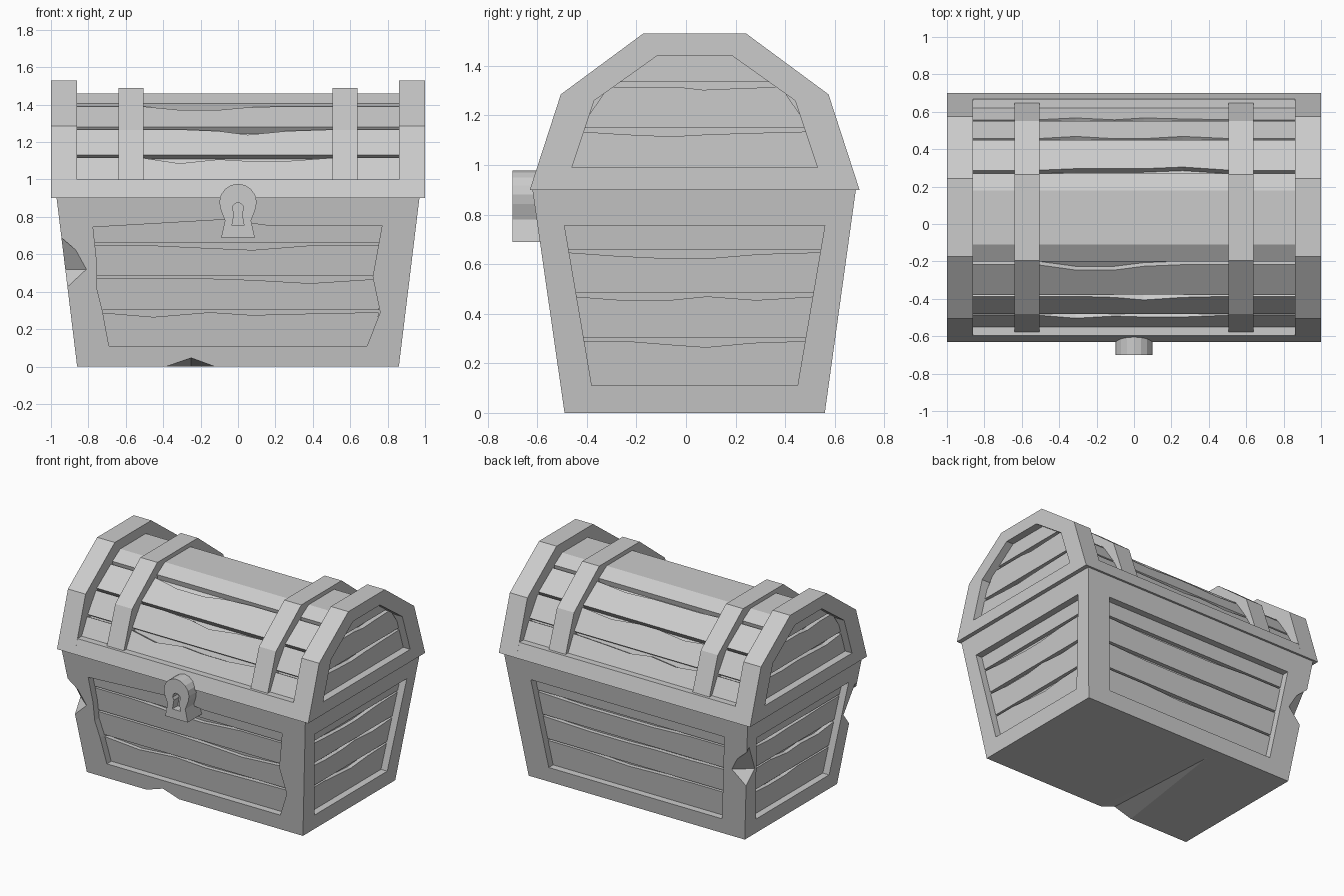
import bpy, bmesh, random
from math import sin, cos, radians
from mathutils import Vector

if "Cube" in bpy.data.objects:
    bpy.data.objects.remove(bpy.data.objects["Cube"])

random.seed(4)
CY = 0.035  # depth centre of the box, the lock sticks out in front


def prism(name, pts, place, d0, d1):
    """Extrude a 2D outline between depths d0 and d1 of a mapped plane."""
    bm = bmesh.new()
    a = [bm.verts.new(place(u, v, d0)) for u, v in pts]
    b = [bm.verts.new(place(u, v, d1)) for u, v in pts]
    bm.faces.new(a)
    bm.faces.new(b[::-1])
    for i in range(len(a)):
        j = (i + 1) % len(a)
        bm.faces.new((a[i], b[i], b[j], a[j]))
    bmesh.ops.recalc_face_normals(bm, faces=bm.faces)
    me = bpy.data.meshes.new(name)
    bm.to_mesh(me)
    bm.free()
    ob = bpy.data.objects.new(name, me)
    bpy.context.scene.collection.objects.link(ob)
    return ob


def hull(name, pts):
    bm = bmesh.new()
    for p in pts:
        bm.verts.new(p)
    bmesh.ops.convex_hull(bm, input=bm.verts)
    bmesh.ops.recalc_face_normals(bm, faces=bm.faces)
    me = bpy.data.meshes.new(name)
    bm.to_mesh(me)
    bm.free()
    ob = bpy.data.objects.new(name, me)
    bpy.context.scene.collection.objects.link(ob)
    return ob


def carve(ob, cutters):
    """Subtract all cutters, bake the result and remove the cutters."""
    for c in cutters:
        c.hide_render = True
        m = ob.modifiers.new("cut", 'BOOLEAN')
        m.operation, m.solver, m.object = 'DIFFERENCE', 'EXACT', c
    dg = bpy.context.evaluated_depsgraph_get()
    me = bpy.data.meshes.new_from_object(ob.evaluated_get(dg))
    ob.modifiers.clear()
    ob.data = me
    for c in cutters:
        bpy.data.objects.remove(c)


def plank(name, left, right, v0, v1, place, d0, d1, wave=0.02):
    """Board with a straight lower edge and a worn upper edge."""
    pts = [(left(v0), v0), (right(v0), v0), (right(v1), v1)]
    for k in (0.75, 0.55, 0.4, 0.2):
        x = right(v1) + (left(v1) - right(v1)) * (1 - k)
        pts.append((x, v1 - random.choice((0, 0.3, 0.6, 1)) * wave))
    pts.append((left(v1), v1))
    return prism(name, pts, place, d0, d1)


# Sloping walls of the body, d points outwards
def front(u, z, d): return (u, -0.49 - 0.144 * z - d, z)
def back(u, z, d): return (u, 0.56 + 0.139 * z + d, z)
def right_side(v, z, d): return (0.86 + 0.122 * z + d, v, z)
def left_side(v, z, d): return (-0.86 - 0.122 * z - d, v, z)
def across(y, z, x): return (x, y, z)


# Body frame: tapered box with a pocket in each wall and some chips
corners = [p for z in (0, 0.9) for w in (-1, 1) for p in
           ((w * (0.86 + 0.122 * z), -0.49 - 0.144 * z, z),
            (w * (0.86 + 0.122 * z), 0.56 + 0.139 * z, z))]
body = hull("body_frame", corners)
front_hole = [(-0.69, 0.11), (0.69, 0.11), (0.76, 0.29), (0.72, 0.48), (0.77, 0.755),
              (0.15, 0.755), (-0.08, 0.785), (-0.775, 0.745), (-0.755, 0.56),
              (-0.755, 0.42), (-0.725, 0.3)]
back_hole = [(-0.69, 0.11), (0.69, 0.11), (0.77, 0.755), (-0.77, 0.755)]
side_hole = [(CY - 0.415, 0.11), (CY + 0.415, 0.11), (CY + 0.525, 0.755), (CY - 0.525, 0.755)]
cuts = [prism("pocket_cutter", h, f, -0.08, 0.1) for h, f in
        ((front_hole, front), (back_hole, back), (side_hole, right_side), (side_hole, left_side))]
cuts.append(hull("bottom_chip_cutter", [
    (-0.38, -0.48, 0), (-0.13, -0.48, 0), (-0.25, -0.48, 0.045), (-0.25, 0.45, 0.0),
    (-0.4, -0.6, 0), (-0.11, -0.6, 0), (-0.25, -0.6, 0.05),
    (-0.4, -0.6, -0.1), (-0.11, -0.6, -0.1), (-0.25, 0.45, -0.1)]))
for y, s in ((-0.57, -1), (0.635, 1)):
    cuts.append(hull("corner_chip_cutter", [
        (-0.95, y - s * 0.12, 0.52), (-0.78, y + s * 0.02, 0.52), (-0.93, y, 0.38),
        (-0.95, y, 0.72), (-1.1, y, 0.5), (-0.93, y + s * 0.15, 0.5)]))
carve(body, cuts)

# Body planks
rows = [(0.09, 0.29), (0.303, 0.47), (0.483, 0.648), (0.66, 0.8)]
for tag, place, mid, half, grow in (("front", front, 0, 0.72, 0.11), ("back", back, 0, 0.70, 0.11),
                                    ("right", right_side, CY, 0.42, 0.16),
                                    ("left", left_side, CY, 0.42, 0.16)):
    for i, (a, b) in enumerate(rows):
        plank(f"{tag}_plank_{i}", lambda z: mid - half - grow * z, lambda z: mid + half + grow * z,
              a, b, place, -0.09, -0.05, 0.025)


def arch(half):
    """Symmetric cross-section from its front half."""
    return half + [(2 * CY - y, z) for y, z in reversed(half)]


# Lid: solid rim, end arches with recessed planks
prism("lid_rim", arch([(-0.63, 0.9), (-0.597, 1.0)]), across, -0.87, 0.87)
end_outer = arch([(-0.63, 0.9), (-0.505, 1.285), (-0.173, 1.53)])
end_hole = arch([(-0.46, 0.99), (-0.37, 1.26), (-0.117, 1.44)])


def arch_edge(z):
    """Half width of the end planks, reaching a little into the frame."""
    if z < 1.26:
        return 0.515 - (z - 0.99) * 0.333
    return 0.425 - (z - 1.26) * 1.4


for tag, s in (("right", 1), ("left", -1)):
    def end_plane(y, z, d, s=s): return (s * (1 + d), y, z)
    end = prism(f"lid_end_{tag}", end_outer, end_plane, -0.14, 0)
    carve(end, [prism("end_cutter", end_hole, end_plane, -0.09, 0.1)])
    for i, (a, b) in enumerate(((0.97, 1.135), (1.15, 1.315), (1.335, 1.46))):
        plank(f"lid_end_{tag}_plank_{i}", lambda z: CY - arch_edge(z), lambda z: CY + arch_edge(z),
              a, b, end_plane, -0.1, -0.055)

# Lid barrel: dark core seen through gaps, with planks laid over each facet
ribs = [(-0.55, 1.0), (-0.48, 1.13), (-0.378, 1.28), (-0.205, 1.40)]
prism("lid_core", arch([(-0.51, 0.98), (-0.445, 1.115), (-0.35, 1.25), (-0.19, 1.37),
                        (-0.1, 1.43)]), across, -0.87, 0.87)
crown = arch([(-0.19, 1.36), (-0.2, 1.405), (-0.11, 1.46)])
prism("lid_crown_plank", crown, across, -0.87, 0.87)
for i, (p, q) in enumerate(zip(ribs, ribs[1:])):
    p, q = Vector(p), Vector(q)
    t = (q - p).normalized()
    n = Vector((-t.y, t.x))
    for tag, s in (("front", 1), ("back", -1)):
        def facet(u, v, d, s=s):
            c = p + t * v + n * d
            return (u, c.x if s == 1 else 2 * CY - c.x, c.y)
        for part, x0, x1, w in (("mid", -0.52, 0.52, 0.035), ("right", 0.52, 0.87, 0),
                                ("left", -0.87, -0.52, 0)):
            plank(f"lid_{tag}_plank_{i}_{part}", lambda v: x0, lambda v: x1,
                  0.0, (q - p).length - 0.015, facet, -0.045, 0, w)

# Straps over the lid
strap = arch([(-0.58, 0.99), (-0.482, 1.265), (-0.195, 1.49)])
for tag, s in (("right", 1), ("left", -1)):
    prism(f"strap_{tag}", strap, across, s * 0.505, s * 0.64)

# Lock with keyhole
head = [(0.1 * cos(radians(a)), 0.877 + 0.1 * sin(radians(a))) for a in range(-20, 201, 22)]
lock = prism("lock", [(-0.07, 0.78), (-0.09, 0.69), (0.09, 0.69), (0.07, 0.78)] + head,
             lambda u, z, y: (u, y, z), -0.7, -0.5)
ring = [(0.031 * cos(radians(a)), 0.845 + 0.031 * sin(radians(a))) for a in range(-50, 231, 40)]
carve(lock, [prism("keyhole_cutter", [(-0.032, 0.755), (0.032, 0.755)] + ring,
                   lambda u, z, y: (u, y, z), -0.8, -0.64)])
